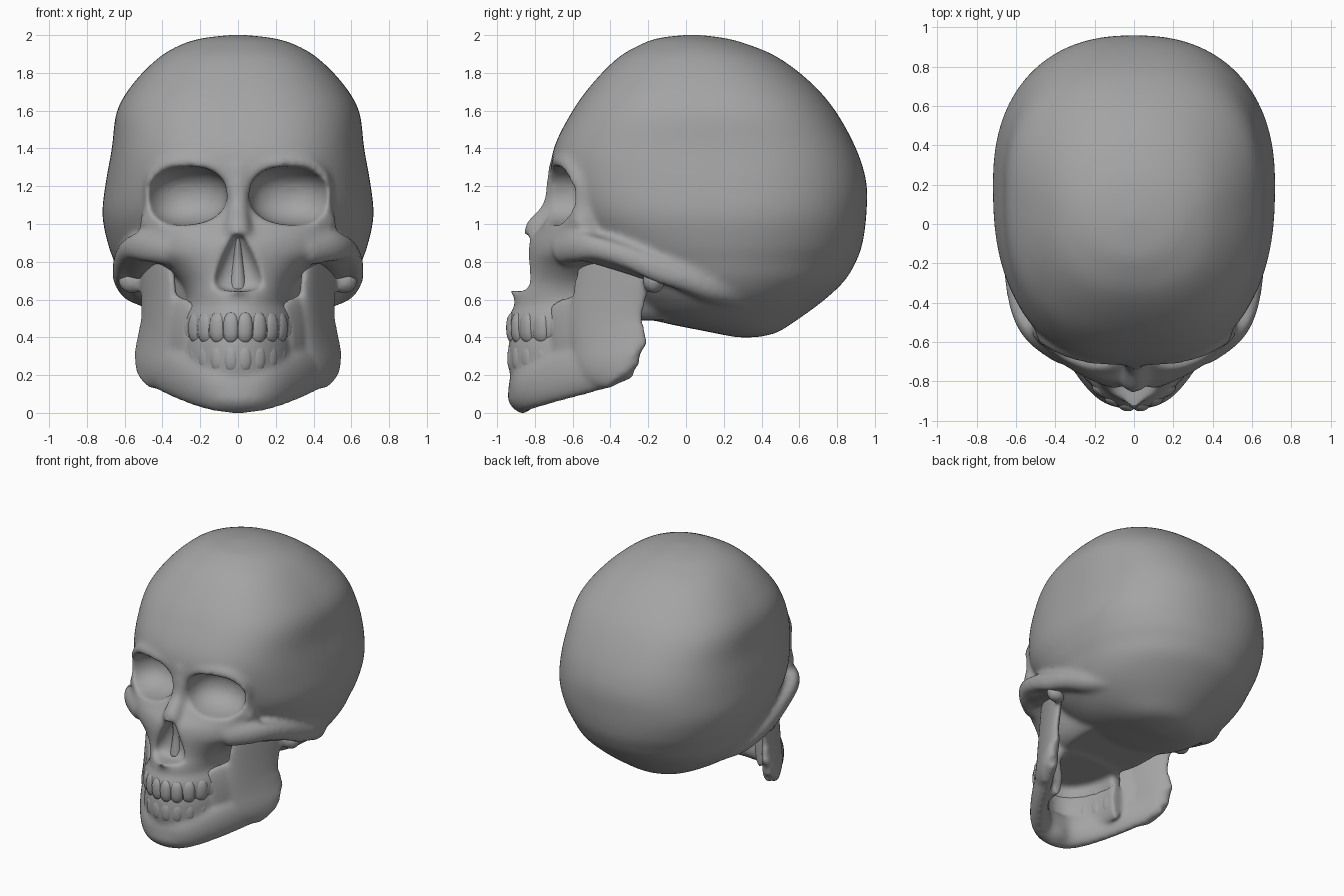
import bpy, bmesh, math
from mathutils import Vector, Matrix, Euler

bone = bpy.data.materials.new("bone")
bone.diffuse_color = (0.37, 0.37, 0.37, 1)


def spline(rows, steps=6):
    """Catmull-Rom interpolation of tuples."""
    out = []
    for i in range(len(rows) - 1):
        quad = [rows[max(i - 1, 0)], rows[i], rows[i + 1], rows[min(i + 2, len(rows) - 1)]]
        for k in range(steps):
            t = k / steps
            out.append([0.5 * (2 * b + (c - a) * t + (2 * a - 5 * b + 4 * c - d) * t * t
                               + (3 * b - a - 3 * c + d) * t ** 3) for a, b, c, d in zip(*quad)])
    out.append(list(rows[-1]))
    return out


def skin(bm, rings):
    """Closed surface through a list of rings."""
    vs = [[bm.verts.new(p) for p in r] for r in rings]
    n = len(vs[0])
    for a, b in zip(vs, vs[1:]):
        for i in range(n):
            j = (i + 1) % n
            bm.faces.new((a[i], a[j], b[j], b[i]))
    bm.faces.new(vs[0])
    bm.faces.new(vs[-1])


def loft(bm, rows, seg=72, rear=0.0):
    """Horizontal slices: z, front y, back y, half width, y of widest point, roundness."""
    rings = []
    for z, yf, yb, w, ym, n in spline(rows):
        ring = []
        for i in range(seg):
            a = 2 * math.pi * i / seg
            c, s = math.cos(a), math.sin(a)
            e = 2 / (n - rear if s > 0 else n)
            x = math.copysign(abs(c) ** e, c) * w
            y = ym + abs(s) ** e * ((yb - ym) if s > 0 else (yf - ym))
            ring.append((x, y, z))
        rings.append(ring)
    skin(bm, rings)


def tube(bm, pts, ref=(0, 0, 1), seg=20, steps=6):
    """Elliptic sweep: x, y, z, radius along ref, radius across."""
    rows = spline(pts, steps)
    rings = []
    for i, (x, y, z, ra, rb) in enumerate(rows):
        t = (Vector(rows[min(i + 1, len(rows) - 1)][:3]) - Vector(rows[max(i - 1, 0)][:3])).normalized()
        a = Vector(ref)
        a = (a - t * a.dot(t)).normalized()
        b = t.cross(a)
        rings.append([Vector((x, y, z)) + a * ra * math.cos(u) + b * rb * math.sin(u)
                      for u in [2 * math.pi * k / seg for k in range(seg)]])
    skin(bm, rings)


def blob(bm, loc, size, rot=(0, 0, 0), p=2.0, seg=24):
    """Ellipsoid, boxier as p grows."""
    m = Matrix.LocRotScale(Vector(loc), Euler(rot), Vector(size))
    for v in bmesh.ops.create_uvsphere(bm, u_segments=seg, v_segments=seg // 2, radius=1)["verts"]:
        v.co = m @ (v.co / sum(abs(c) ** p for c in v.co) ** (1 / p))


def flip(pts, s):
    return [(s * q[0], *q[1:]) for q in pts]


def finish(bm, name):
    bmesh.ops.recalc_face_normals(bm, faces=bm.faces)
    me = bpy.data.meshes.new(name)
    bm.to_mesh(me)
    bm.free()
    me.shade_smooth()
    me.materials.append(bone)
    ob = bpy.data.objects.new(name, me)
    bpy.context.collection.objects.link(ob)
    return ob


def fuse(ob, size):
    m = ob.modifiers.new("fuse", 'REMESH')
    m.mode = 'VOXEL'
    m.voxel_size = size
    m.use_smooth_shade = True


def soften(ob, count):
    m = ob.modifiers.new("soften", 'SMOOTH')
    m.factor = 0.5
    m.iterations = count


def dental_arch(z, height):
    return [(0.268 * math.sin(a), -0.5 - 0.398 * math.cos(a), z, height, 0.045)
            for a in [math.radians(d) for d in range(-90, 91, 15)]]


# Skull: braincase
bm = bmesh.new()
loft(bm, [
    (2.003, 0.02, 0.05, 0.012, 0.03, 2), (1.985, -0.14, 0.20, 0.18, 0.03, 2.1),
    (1.95, -0.24, 0.33, 0.30, 0.05, 2.2), (1.88, -0.36, 0.49, 0.42, 0.08, 2.4),
    (1.75, -0.49, 0.66, 0.55, 0.12, 2.5), (1.6, -0.60, 0.79, 0.64, 0.15, 2.6),
    (1.4, -0.70, 0.90, 0.668, 0.18, 2.65), (1.22, -0.715, 0.955, 0.70, 0.2, 2.55),
    (1.05, -0.66, 0.955, 0.718, 0.2, 2.5), (0.9, -0.57, 0.935, 0.69, 0.2, 2.4),
    (0.8, -0.50, 0.90, 0.655, 0.2, 2.3), (0.7, -0.42, 0.84, 0.615, 0.18, 2.3),
    (0.6, -0.34, 0.735, 0.545, 0.17, 2.2), (0.5, -0.2, 0.60, 0.41, 0.18, 2.2),
    (0.425, 0.14, 0.48, 0.23, 0.3, 2.2), (0.40, 0.27, 0.37, 0.05, 0.32, 2.2)], rear=0.2)
# Skull base in front of the braincase floor
loft(bm, [(0.85, -0.6, 0.08, 0.4, -0.2, 3), (0.65, -0.6, 0.08, 0.38, -0.2, 3),
          (0.54, -0.58, 0.06, 0.34, -0.2, 3), (0.49, -0.55, 0.03, 0.29, -0.2, 3)])
# Face block: orbit surround, cheeks and upper jaw
loft(bm, [
    (1.32, -0.68, -0.3, 0.42, -0.5, 2.8), (1.25, -0.70, -0.3, 0.49, -0.52, 2.8),
    (1.1, -0.69, -0.3, 0.50, -0.52, 2.8), (1.0, -0.76, -0.3, 0.51, -0.52, 1.9),
    (0.92, -0.83, -0.3, 0.53, -0.5, 1.65), (0.85, -0.85, -0.3, 0.51, -0.5, 1.65),
    (0.78, -0.855, -0.3, 0.40, -0.5, 1.8), (0.70, -0.865, -0.3, 0.31, -0.5, 2),
    (0.62, -0.905, -0.32, 0.275, -0.5, 2), (0.54, -0.905, -0.38, 0.28, -0.5, 2),
    (0.48, -0.88, -0.42, 0.27, -0.5, 2)])
tube(bm, dental_arch(0.46, 0.1))
# Nasal bones and spine
tube(bm, [(0, -0.67, 1.3, 0.06, 0.07), (0, -0.685, 1.2, 0.055, 0.06), (0, -0.71, 1.08, 0.055, 0.055),
          (0, -0.785, 0.97, 0.07, 0.07), (0, -0.80, 0.92, 0.055, 0.06)], ref=(0, 1, 0))
blob(bm, (0, -0.88, 0.65), (0.06, 0.06, 0.03))
for s in (1, -1):
    # Brow ridge down to the outer eye rim
    tube(bm, flip([(0.05, -0.67, 1.26, 0.05, 0.05), (0.2, -0.67, 1.32, 0.045, 0.045),
                   (0.35, -0.63, 1.32, 0.045, 0.045), (0.45, -0.57, 1.24, 0.05, 0.04),
                   (0.455, -0.53, 1.1, 0.07, 0.045), (0.48, -0.55, 0.98, 0.06, 0.045)], s), ref=(0, 1, 0))
    # Cheek bone and arch, fading into the braincase
    tube(bm, flip([(0.36, -0.66, 0.86, 0.08, 0.06), (0.50, -0.57, 0.88, 0.08, 0.05),
                   (0.58, -0.46, 0.87, 0.06, 0.04), (0.615, -0.3, 0.82, 0.06, 0.04),
                   (0.62, -0.15, 0.76, 0.07, 0.045), (0.60, 0.0, 0.71, 0.07, 0.06),
                   (0.54, 0.15, 0.66, 0.08, 0.08), (0.44, 0.32, 0.62, 0.07, 0.07)], s))
    # Shelf closing the gap between arch and temple
    tube(bm, flip([(0.42, -0.55, 0.88, 0.07, 0.1), (0.49, -0.42, 0.86, 0.09, 0.11),
                   (0.52, -0.25, 0.82, 0.1, 0.11), (0.52, -0.05, 0.76, 0.1, 0.1)], s))
skull = finish(bm, "skull")

# Cutter: eye sockets and pear-shaped nose opening
bm = bmesh.new()
for s in (1, -1):
    blob(bm, (s * 0.28, -0.70, 1.15), (0.218, 0.235, 0.155), (0, s * 0.06, s * 0.22), 2.3, 40)
loft(bm, [(0.645, -1.1, -0.79, 0.06, -0.9, 3), (0.67, -1.1, -0.77, 0.125, -0.9, 3),
          (0.73, -1.1, -0.75, 0.125, -0.9, 3), (0.84, -1.1, -0.75, 0.08, -0.9, 3),
          (0.94, -1.1, -0.78, 0.03, -0.9, 3)], 32)
cutter = finish(bm, "socket_cutter")
cutter.hide_render = True
cutter.hide_viewport = True

fuse(skull, 0.016)
cut = skull.modifiers.new("sockets", 'BOOLEAN')
cut.operation = 'DIFFERENCE'
cut.solver = 'EXACT'
cut.object = cutter
fuse(skull, 0.015)
soften(skull, 12)

# Nasal septum
bm = bmesh.new()
tube(bm, [(0, -0.73, 0.65, 0.06, 0.05), (0, -0.73, 0.8, 0.04, 0.03), (0, -0.75, 0.94, 0.04, 0.015)], ref=(0, 1, 0))
finish(bm, "nasal_septum")

# Lower jaw: body, chin, broad rami and joints
bm = bmesh.new()
half = [(0.14, -0.835, 0.14, 0.125, 0.07), (0.28, -0.68, 0.19, 0.13, 0.06),
        (0.41, -0.46, 0.25, 0.13, 0.055), (0.485, -0.31, 0.30, 0.12, 0.05)]
tube(bm, flip(half, -1)[::-1] + [(0, -0.865, 0.125, 0.128, 0.075)] + half)
blob(bm, (0, -0.865, 0.09), (0.17, 0.08, 0.085))
tube(bm, dental_arch(0.30, 0.15))
for s in (1, -1):
    tube(bm, flip([(0.485, -0.33, 0.19, 0.11, 0.05), (0.465, -0.38, 0.27, 0.195, 0.055),
                   (0.44, -0.405, 0.38, 0.21, 0.05), (0.425, -0.42, 0.48, 0.205, 0.045),
                   (0.42, -0.41, 0.60, 0.21, 0.045), (0.425, -0.39, 0.70, 0.21, 0.045),
                   (0.43, -0.38, 0.82, 0.19, 0.04)], s), ref=(s * 0.42, 1, 0), seg=32)
    # Wall joining the tooth row to the ramus
    tube(bm, flip([(0.255, -0.68, 0.38, 0.20, 0.04), (0.31, -0.60, 0.40, 0.22, 0.045),
                   (0.38, -0.48, 0.42, 0.22, 0.04)], s))
    blob(bm, (s * 0.56, -0.17, 0.70), (0.075, 0.06, 0.07))
jaw = finish(bm, "lower_jaw")
fuse(jaw, 0.014)
soften(jaw, 12)

# Teeth along both arches
for name, z, h, grow in (("upper_teeth", 0.45, 0.085, 0.0), ("lower_teeth", 0.29, 0.082, -0.006)):
    bm = bmesh.new()
    for i in range(12):
        a = math.radians((i - 5.5) * 14.5)
        blob(bm, ((0.272 + grow) * math.sin(a), -0.5 - (0.408 + grow) * math.cos(a), z),
             (0.044 + 0.012 * abs(math.sin(a)), 0.047, h), (0, 0, a), 2.5, 20)
    finish(bm, name)
